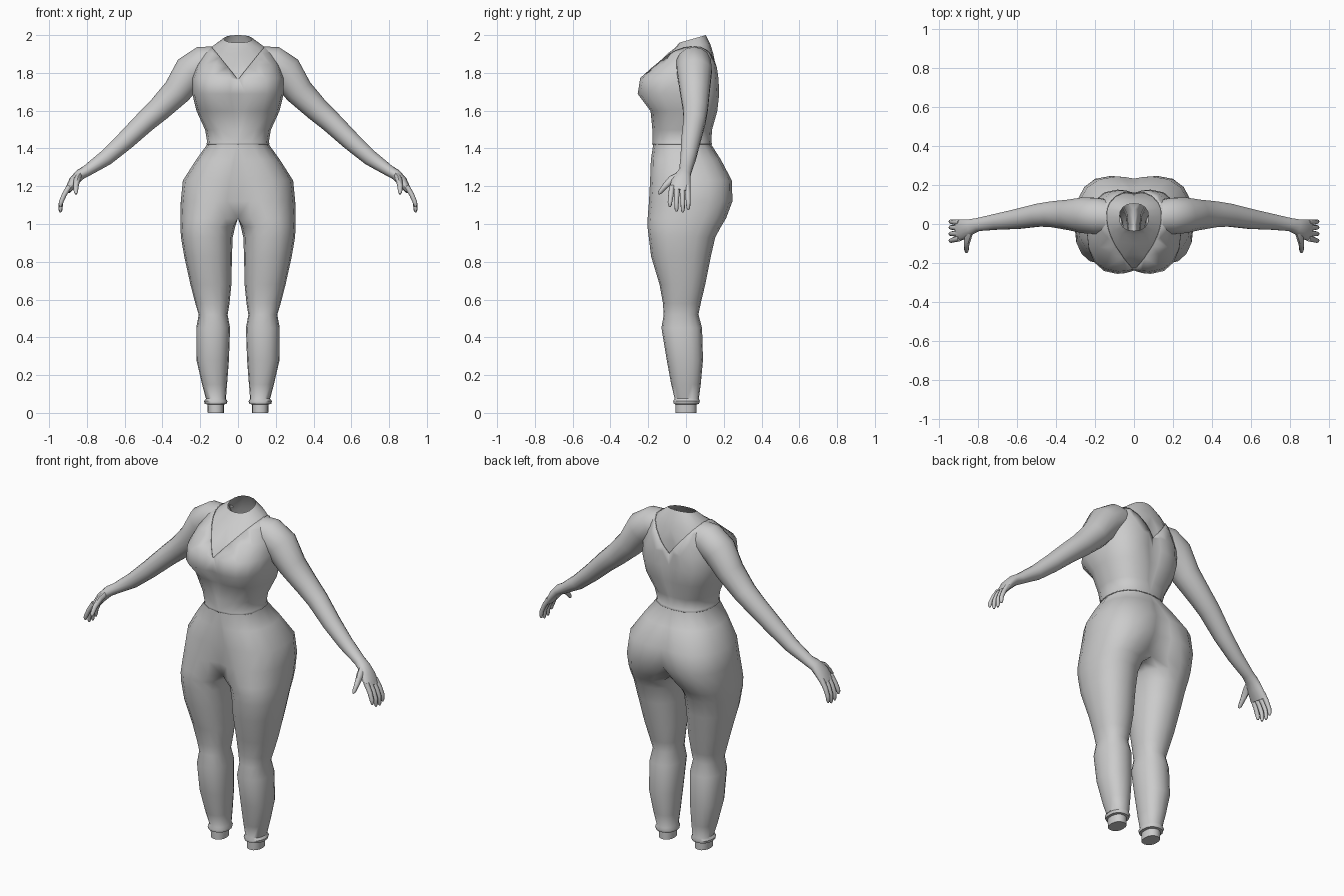
import bpy, bmesh, math
from mathutils import Vector

if "Cube" in bpy.data.objects:
    bpy.data.objects.remove(bpy.data.objects["Cube"])


def finish(name, bm, thickness=0.0):
    """Turn a half-model into a mirrored, smooth-shaded object."""
    me = bpy.data.meshes.new(name)
    bm.to_mesh(me)
    bm.free()
    ob = bpy.data.objects.new(name, me)
    bpy.context.collection.objects.link(ob)
    m = ob.modifiers.new("mirror", 'MIRROR')
    m.use_clip = True
    m.merge_threshold = 0.0005
    if thickness:
        s = ob.modifiers.new("shell", 'SOLIDIFY')
        s.thickness = thickness
        s.offset = 1
    bpy.ops.object.select_all(action='DESELECT')
    ob.select_set(True)
    bpy.context.view_layer.objects.active = ob
    bpy.ops.object.shade_smooth_by_angle(angle=math.radians(50))
    return ob


def loft(bm, rings, cap_start=True, cap_end=True):
    vs = [[bm.verts.new(p) for p in r] for r in rings]
    n = len(rings[0])
    for a, b in zip(vs, vs[1:]):
        for i in range(n):
            j = (i + 1) % n
            bm.faces.new((a[i], a[j], b[j], b[i]))
    if cap_start:
        bm.faces.new(vs[0][::-1])
    if cap_end:
        bm.faces.new(vs[-1])


def spow(v, e=0.87):
    return math.copysign(abs(v) ** e, v)


def body_ring(z, cx, xin, xout, yf, yb, tilt=0.0):
    """Half-body section; closed leg when xin > 0, else cut on x = 0."""
    yc, ry = (yf + yb) / 2, (yb - yf) / 2
    pts = []
    for k in range(9):
        t = math.pi * k / 8
        pts.append((cx + (xout - cx) * spow(math.sin(t)), yc - ry * spow(math.cos(t))))
    r = cx - xin
    if xin > 0:
        for k in range(7, 0, -1):
            t = math.pi * k / 8
            pts.append((cx - r * spow(math.sin(t)), yc - ry * spow(math.cos(t))))
    else:
        a = math.asin(min(1, cx / r)) if r > 0 else 0
        c, h = math.cos(a), math.cos(a / 2)
        hx = cx - r * math.sin(a / 2)
        for x, f in ((hx, h), (0, c), (0, c / 2), (0, 0), (0, -c / 2), (0, -c), (hx, -h)):
            pts.append((x, yc + ry * f))
    return [Vector((x, y, z + tilt * (y - yc) / ry)) for x, y in pts]


# Leg sections: z, inner x, outer x, front y, back y
LEG = [
    (0.0, .075, .160, -.055, .055), (.045, .075, .162, -.055, .055),
    (.047, .060, .176, -.064, .068), (.062, .056, .180, -.068, .074),
    (.075, .064, .170, -.060, .068), (.15, .058, .190, -.078, .078),
    (.28, .048, .220, -.102, .090), (.45, .042, .221, -.130, .085),
    (.52, .055, .208, -.118, .066), (.58, .045, .226, -.122, .078),
    (.68, .035, .252, -.140, .102), (.83, .032, .285, -.185, .132),
    (.93, .028, .302, -.197, .155),
]
# Torso sections: z, ridge x, inner x, outer x, front y, back y, tilt
TORSO = [
    (.985, .165, .015, .305, -.204, .185), (1.03, .15, -.06, .305, -.203, .212),
    (1.12, .12, -.15, .303, -.196, .246), (1.23, .09, -.2, .292, -.19, .243),
    (1.34, .04, -.2, .222, -.186, .185), (1.43, 0, 0, .157, -.172, .128),
    (1.50, .03, -.2, .168, -.172, .132), (1.60, .06, -.2, .214, -.182, .160),
    (1.69, .085, -.13, .236, -.250, .170), (1.77, .08, -.15, .236, -.237, .166),
    (1.84, .05, -.2, .215, -.158, .156), (1.90, 0, 0, .178, -.100, .145),
    (1.945, 0, 0, .130, -.055, .128, .01), (1.98, 0, 0, .075, -.035, .105, .02),
]


def half_body():
    bm = bmesh.new()
    rings = [body_ring(z, (a + b) / 2, a, b, f, k) for z, a, b, f, k in LEG]
    rings += [body_ring(*s) for s in TORSO]
    loft(bm, rings, True, False)
    flat = [f for f in bm.faces if all(v.co.x < 1e-5 for v in f.verts)]
    bmesh.ops.delete(bm, geom=flat, context='FACES')
    bmesh.ops.remove_doubles(bm, verts=bm.verts, dist=1e-4)
    bmesh.ops.recalc_face_normals(bm, faces=bm.faces)
    # the outermost hip face must look outwards
    f = max(bm.faces, key=lambda f: f.calc_center_median().x)
    if f.normal.x < 0:
        bmesh.ops.reverse_faces(bm, faces=bm.faces)
    return bm


finish("body", half_body())


# Fitted top with V neckline, a thin layer over the torso
def cut(bm, co, no):
    bmesh.ops.bisect_plane(bm, geom=bm.verts[:] + bm.edges[:] + bm.faces[:],
                           plane_co=co, plane_no=no, clear_outer=True)


bm = half_body()
cut(bm, (0, 0, 1.42), (0, 0, -1))
cut(bm, (0, 0, 1.76), (-.19, 0, .15))
finish("fitted_top", bm, 0.006)


def tube(bm, stations, n=12):
    """Stations: x, y, z, thickness radius, width radius."""
    P = [Vector(s[:3]) for s in stations]
    rings = []
    for i, s in enumerate(stations):
        T = (P[min(i + 1, len(P) - 1)] - P[max(i - 1, 0)]).normalized()
        U = T.cross(Vector((0, 1, 0))).normalized()
        V = U.cross(T)
        rings.append([P[i] + U * s[3] * math.cos(2 * math.pi * k / n)
                      + V * s[4] * math.sin(2 * math.pi * k / n) for k in range(n)])
    loft(bm, rings)


# Arm from shoulder to wrist, running on into the palm
bm = bmesh.new()
tube(bm, [
    (.13, .035, 1.855, .085, .085), (.18, .04, 1.850, .094, .094),
    (.25, .045, 1.805, .094, .094), (.325, .047, 1.70, .076, .080),
    (.42, .050, 1.605, .064, .067), (.49, .045, 1.543, .058, .060),
    (.60, .025, 1.438, .050, .052), (.70, .012, 1.350, .042, .042),
    (.80, -.003, 1.282, .030, .034), (.835, -.014, 1.262, .029, .040),
    (.87, -.026, 1.225, .027, .052), (.903, -.034, 1.175, .017, .057)], 14)
bmesh.ops.recalc_face_normals(bm, faces=bm.faces)
finish("arm", bm)

# Fingers and thumb
bm = bmesh.new()
for y0, y1, tip in ((.008, .012, 1.075), (-.020, -.017, 1.062), (-.048, -.050, 1.066), (-.074, -.085, 1.09)):
    tube(bm, [(.893, y0, 1.20, .014, .015), (.920, (y0 + y1) / 2, 1.155, .013, .014),
              (.937, y1, 1.115, .012, .012), (.940, y1, tip + .012, .010, .010),
              (.939, y1, tip, .005, .005)], 8)
tube(bm, [(.838, -.025, 1.262, .018, .022), (.852, -.075, 1.235, .018, .022),
          (.858, -.112, 1.200, .014, .015), (.858, -.138, 1.168, .011, .011),
          (.857, -.146, 1.158, .005, .005)], 8)
bmesh.ops.recalc_face_normals(bm, faces=bm.faces)
finish("fingers", bm)
